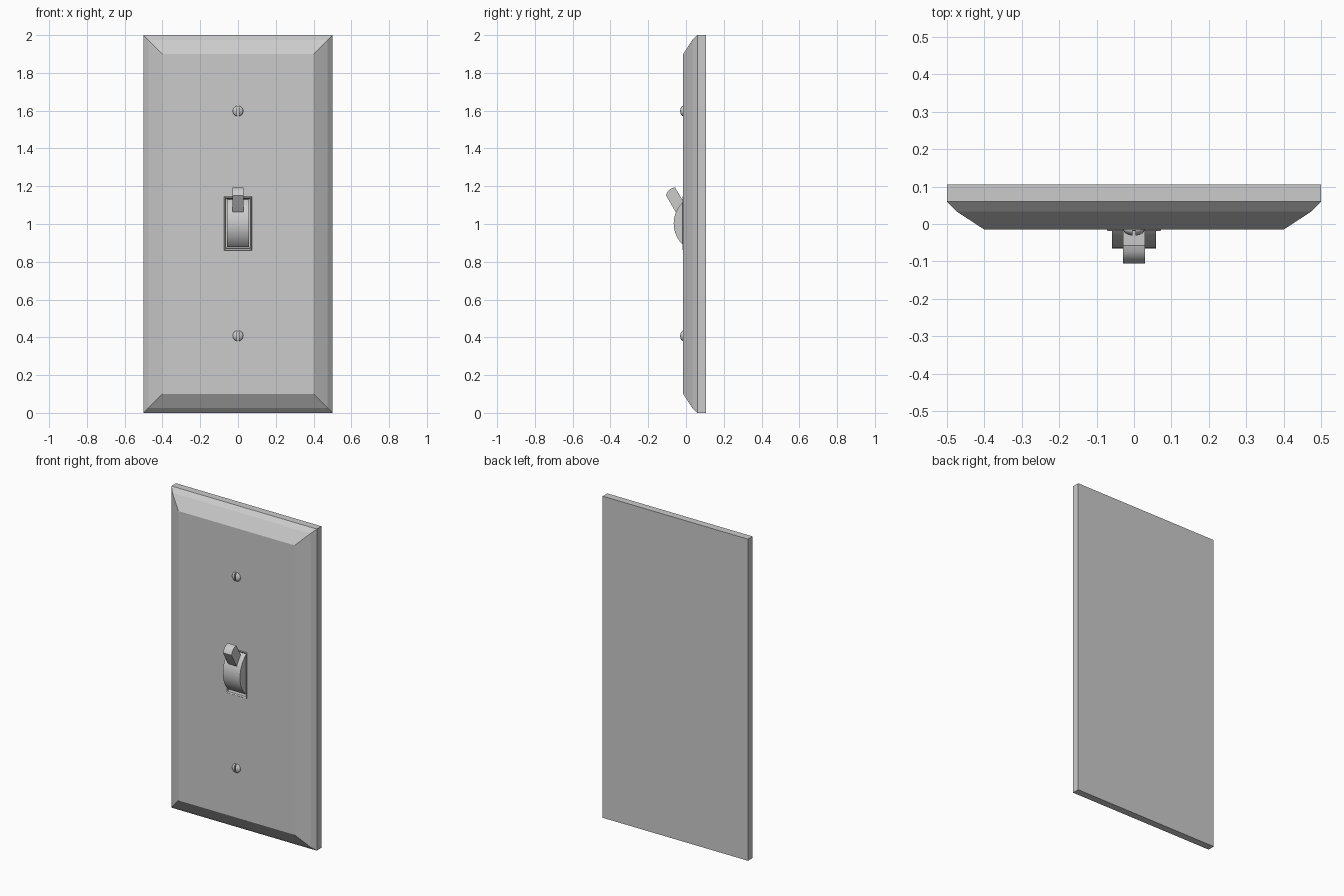
import bpy, bmesh, math
from mathutils import Matrix, Vector

if "Cube" in bpy.data.objects:
    bpy.data.objects.remove(bpy.data.objects["Cube"])

CZ = 1.003  # height of the switch centre


def finish(bm, name, smooth=None):
    bmesh.ops.recalc_face_normals(bm, faces=bm.faces)
    me = bpy.data.meshes.new(name)
    bm.to_mesh(me)
    bm.free()
    ob = bpy.data.objects.new(name, me)
    bpy.context.collection.objects.link(ob)
    if smooth:
        bpy.ops.object.select_all(action='DESELECT')
        ob.select_set(True)
        bpy.context.view_layer.objects.active = ob
        bpy.ops.object.shade_smooth_by_angle(angle=math.radians(smooth))
    return ob


def stacked_rectangles(name, rings):
    """Skin nested rectangles (half width, half height, y, centre z), capped at both ends."""
    bm = bmesh.new()
    loops = []
    for hx, hz, y, cz in rings:
        loops.append([bm.verts.new((sx * hx, y, cz + sz * hz))
                      for sx, sz in ((-1, -1), (1, -1), (1, 1), (-1, 1))])
    for a, b in zip(loops, loops[1:]):
        for i in range(4):
            j = (i + 1) % 4
            bm.faces.new((a[i], a[j], b[j], b[i]))
    bm.faces.new(loops[0])
    bm.faces.new(loops[-1])
    return finish(bm, name)


def side_profile(name, points, half_width, smooth):
    """Extrude a (y, z) outline symmetrically along x."""
    bm = bmesh.new()
    face = bm.faces.new([bm.verts.new((-half_width, y, z)) for y, z in points])
    out = bmesh.ops.extrude_face_region(bm, geom=[face])
    bmesh.ops.translate(bm, vec=(2 * half_width, 0, 0),
                        verts=[v for v in out['geom'] if isinstance(v, bmesh.types.BMVert)])
    return finish(bm, name, smooth)


# Wall plate: bevelled border, raised lip and the switch pocket
stacked_rectangles("wall_plate", [
    (0.5, 1.0, 0.105, 1.0),
    (0.5, 1.0, 0.06, 1.0),
    (0.475, 0.975, 0.034, 1.0),
    (0.4, 0.9, -0.015, 1.0),
    (0.073, 0.143, -0.015, CZ),
    (0.07, 0.14, -0.019, CZ),
    (0.064, 0.133, -0.015, CZ),
    (0.063, 0.130, 0.04, CZ),
])

# Rocker drum: circular arc front
R, CY = 0.157, 0.092
half = math.acos((CY - 0.035) / R)
half = min(half, math.asin(0.126 / R))
arc = [(CY - R * math.cos(a), CZ + R * math.sin(a))
       for a in [half * (2 * i / 24 - 1) for i in range(25)]]
arc += [(0.04, CZ + R * math.sin(half)), (0.04, CZ - R * math.sin(half))]
side_profile("switch_drum", arc, 0.059, 35)

# Toggle lever: tilted upward with a rounded tip
side_profile("toggle_lever", [
    (-0.03, 1.03), (-0.063, 1.077), (-0.106, 1.152), (-0.099, 1.168),
    (-0.088, 1.182), (-0.074, 1.190), (-0.058, 1.194), (-0.012, 1.115),
], 0.029, 30)


# Slotted dome screws: half a dome mirrored across the slot, on a flat slot floor
def screw(name, z):
    bm = bmesh.new()
    bmesh.ops.create_uvsphere(bm, u_segments=24, v_segments=16, radius=1)
    bmesh.ops.rotate(bm, verts=bm.verts, matrix=Matrix.Rotation(math.pi / 2, 3, 'X'))
    bmesh.ops.scale(bm, verts=bm.verts, vec=(0.028, 0.016, 0.028))
    for co, no in (((0.004, 0, 0), (-1, 0, 0)), ((0, 0.004, 0), (0, 1, 0))):
        cut = bmesh.ops.bisect_plane(bm, geom=bm.verts[:] + bm.edges[:] + bm.faces[:],
                                     plane_co=co, plane_no=no, clear_outer=True)
        edges = [e for e in cut['geom_cut'] if isinstance(e, bmesh.types.BMEdge)]
        bmesh.ops.holes_fill(bm, edges=[e for e in bm.edges if e.is_boundary], sides=0)
    bmesh.ops.translate(bm, verts=bm.verts, vec=(0, -0.015, z))
    dome = finish(bm, name + "_head", 40)
    dome.modifiers.new("mirror", 'MIRROR')

    bm = bmesh.new()
    bmesh.ops.create_cone(bm, cap_ends=True, segments=24, radius1=0.026, radius2=0.026, depth=0.006,
                          matrix=Matrix.Translation(Vector((0, -0.015, z)))
                          @ Matrix.Rotation(math.pi / 2, 4, 'X'))
    finish(bm, name + "_slot_floor", 40)


screw("upper_screw", CZ + 0.595)
screw("lower_screw", CZ - 0.595)
